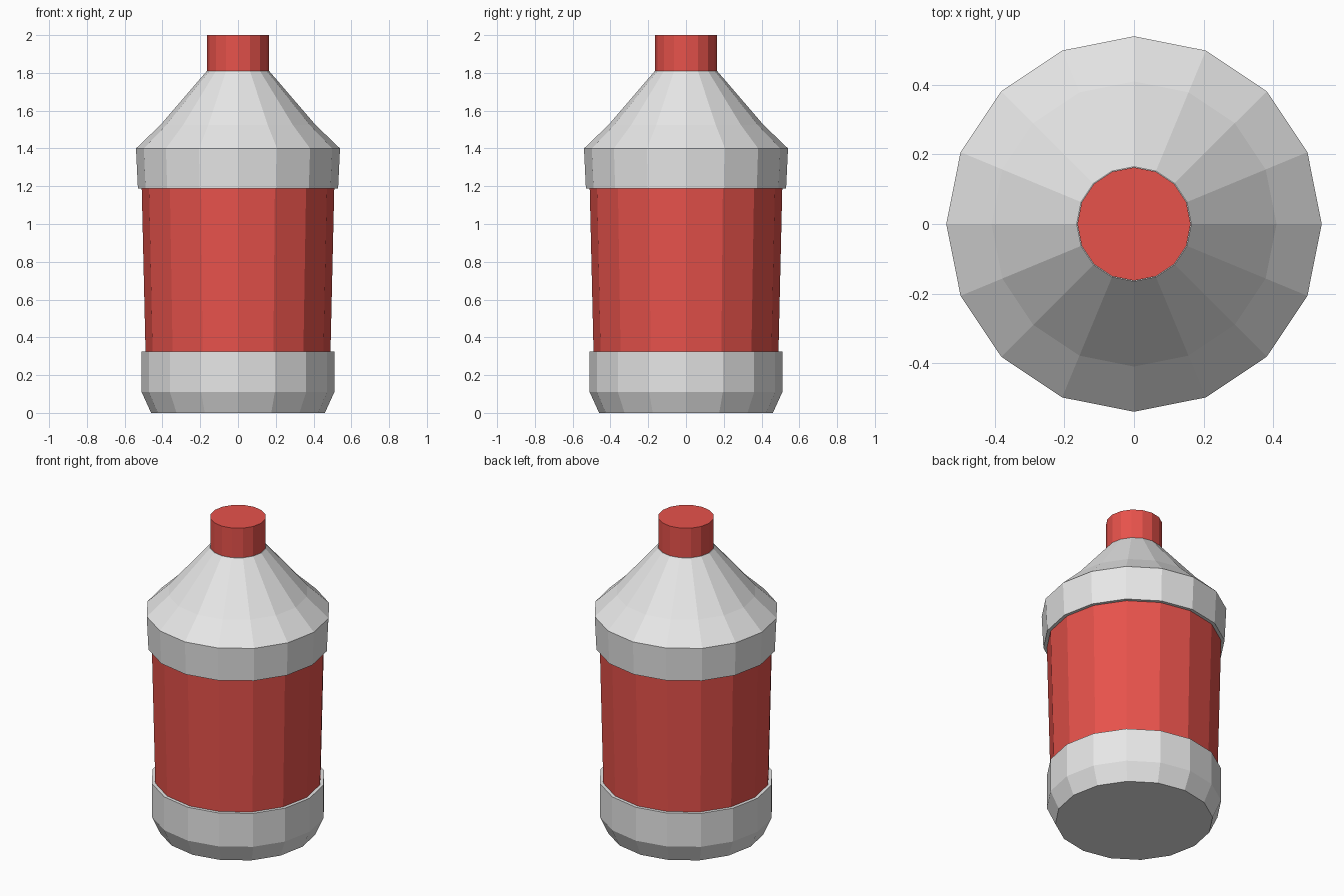
import bpy
import bmesh
from math import cos, sin, tau

SIDES = 16

cube = bpy.data.objects.get("Cube")
if cube:
    bpy.data.objects.remove(cube, do_unlink=True)


def make_material(name, rgb):
    mat = bpy.data.materials.new(name)
    mat.use_nodes = True
    color = (*rgb, 1.0)
    mat.diffuse_color = color
    mat.node_tree.nodes["Principled BSDF"].inputs["Base Color"].default_value = color
    return mat


def lathe(name, profile, mat):
    """Closed, flat-shaded solid turned from (radius, height) pairs, bottom to top."""
    bm = bmesh.new()
    rings = [
        [bm.verts.new((r * cos(tau * i / SIDES), r * sin(tau * i / SIDES), z))
         for i in range(SIDES)]
        for r, z in profile
    ]
    for low, high in zip(rings, rings[1:]):
        for i in range(SIDES):
            j = (i + 1) % SIDES
            bm.faces.new((low[i], low[j], high[j], high[i]))
    bm.faces.new(rings[0][::-1])
    bm.faces.new(rings[-1])
    mesh = bpy.data.meshes.new(name)
    bm.to_mesh(mesh)
    bm.free()
    mesh.materials.append(mat)
    obj = bpy.data.objects.new(name, mesh)
    bpy.context.collection.objects.link(obj)
    return obj


grey = make_material("light grey", (0.8, 0.8, 0.8))
red = make_material("red", (0.8, 0.085, 0.071))

# Chamfered foot
lathe("base", [(0.46, 0), (0.51, 0.11), (0.51, 0.325)], grey)

# Slightly flared body, tucked into the base and the shoulder
lathe("body", [(0.489, 0.3), (0.51, 1.2)], red)

# Overhanging band and two-step cone
lathe("shoulder", [(0.53, 1.187), (0.54, 1.4), (0.41, 1.525), (0.165, 1.81)], grey)

# Cap on the neck
lathe("cap", [(0.163, 1.805), (0.163, 2.0)], red)
